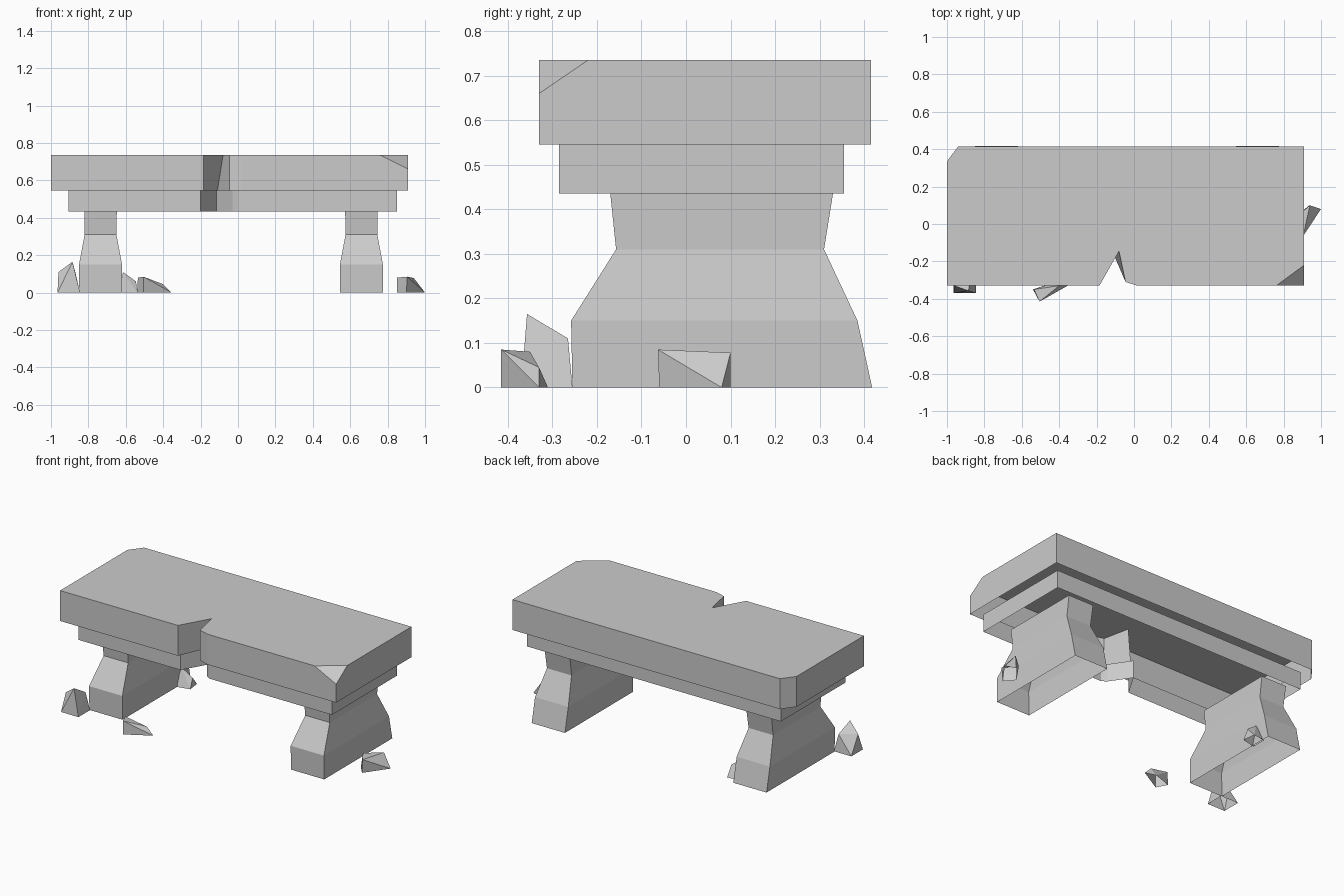
import bpy, bmesh
from mathutils import Vector

cube = bpy.data.objects.get("Cube")
if cube:
    bpy.data.objects.remove(cube)

stone = bpy.data.materials.new("grey_stone")
stone.use_nodes = True
colour = (0.6, 0.6, 0.6, 1)
stone.diffuse_color = colour
stone.node_tree.nodes["Principled BSDF"].inputs["Base Color"].default_value = colour


def finish(name, bm):
    mesh = bpy.data.meshes.new(name)
    bm.to_mesh(mesh)
    bm.free()
    mesh.materials.append(stone)
    obj = bpy.data.objects.new(name, mesh)
    bpy.context.collection.objects.link(obj)
    return obj


def loft(rings, cap_top=False):
    """Open shell joining counter-clockwise rings from bottom to top."""
    bm = bmesh.new()
    loops = [[bm.verts.new(p) for p in ring] for ring in rings]
    n = len(loops[0])
    for low, high in zip(loops, loops[1:]):
        for i in range(n):
            j = (i + 1) % n
            bm.faces.new((low[i], low[j], high[j], high[i]))
    if cap_top:
        bm.faces.new(loops[-1])
    return bm


# Seat slab: hollow below, broken notch at the front, one bevelled back corner
def slab_ring(z, apex):
    plan = [(-1, -.33), (-.185, -.33), apex, (-.045, -.31), (.02, -.33),
            (.91, -.33), (.91, .415), (-.94, .415), (-1, .335)]
    return [(x, y, z) for x, y in plan]


slab = loft([slab_ring(.545, (-.11, -.16)), slab_ring(.735, (-.08, -.145))], True)

# Chipped front corner of the slab
a, b, c = Vector((.76, -.33, .735)), Vector((.91, -.22, .735)), Vector((.91, -.33, .66))
normal = (b - a).cross(c - a)
if normal.dot(Vector((.91, -.33, .735)) - a) < 0:
    normal.negate()
cut = bmesh.ops.bisect_plane(slab, geom=slab.verts[:] + slab.edges[:] + slab.faces[:],
                             plane_co=a, plane_no=normal, clear_outer=True)
edges = [e for e in cut["geom_cut"] if isinstance(e, bmesh.types.BMEdge)]
chip = bmesh.ops.edgeloop_fill(slab, edges=edges)["faces"]
for face in chip:
    face.normal_update()
    if face.normal.dot(normal) < 0:
        face.normal_flip()
finish("seat_slab", slab)

# Apron: an open frame under the slab with a matching notch
apron_plan = [(-.905, -.285), (-.2, -.285), (-.115, -.14), (-.03, -.265),
              (0, -.285), (.85, -.285), (.85, .355), (-.905, .355)]
finish("apron", loft([[(x, y, z) for x, y in apron_plan] for z in (.435, .545)]))

# Legs: height, half thickness, front, back
leg_profile = [(0, .115, -.255, .418), (.15, .115, -.258, .385),
               (.31, .085, -.157, .31), (.435, .087, -.17, .33)]
for name, cx in (("left_leg", .66), ("right_leg", -.735)):
    finish(name, loft([[(cx - t, f, z), (cx + t, f, z), (cx + t, k, z), (cx - t, k, z)]
                       for z, t, f, k in leg_profile]))

# Broken stones on the ground: convex lumps with open undersides
rubble = {
    "rubble_front_corner": [(-.965, -.37, 0), (-.845, -.37, 0), (-.845, -.255, 0),
                            (-.965, -.255, 0), (-.885, -.357, .165), (-.96, -.33, .11),
                            (-.87, -.265, .11)],
    "rubble_front": [(-.54, -.35, 0), (-.505, -.415, 0), (-.355, -.33, 0), (-.42, -.31, 0),
                     (-.535, -.35, .08), (-.505, -.415, .085), (-.4, -.33, .045)],
    "rubble_inner": [(-.63, .28, 0), (-.54, .3, 0), (-.55, .38, 0), (-.63, .37, 0),
                     (-.615, .32, .11), (-.545, .33, .06)],
    "rubble_side": [(.85, 0, 0), (.9, -.06, 0), (1, .08, 0), (.935, .1, 0),
                    (.85, .02, .08), (.905, -.063, .085), (.94, .1, .078)],
}
for name, points in rubble.items():
    bm = bmesh.new()
    for p in points:
        bm.verts.new(p)
    bmesh.ops.convex_hull(bm, input=bm.verts[:])
    bmesh.ops.recalc_face_normals(bm, faces=bm.faces[:])
    under = [f for f in bm.faces if all(v.co.z < .001 for v in f.verts)]
    bmesh.ops.delete(bm, geom=under, context='FACES')
    finish(name, bm)
